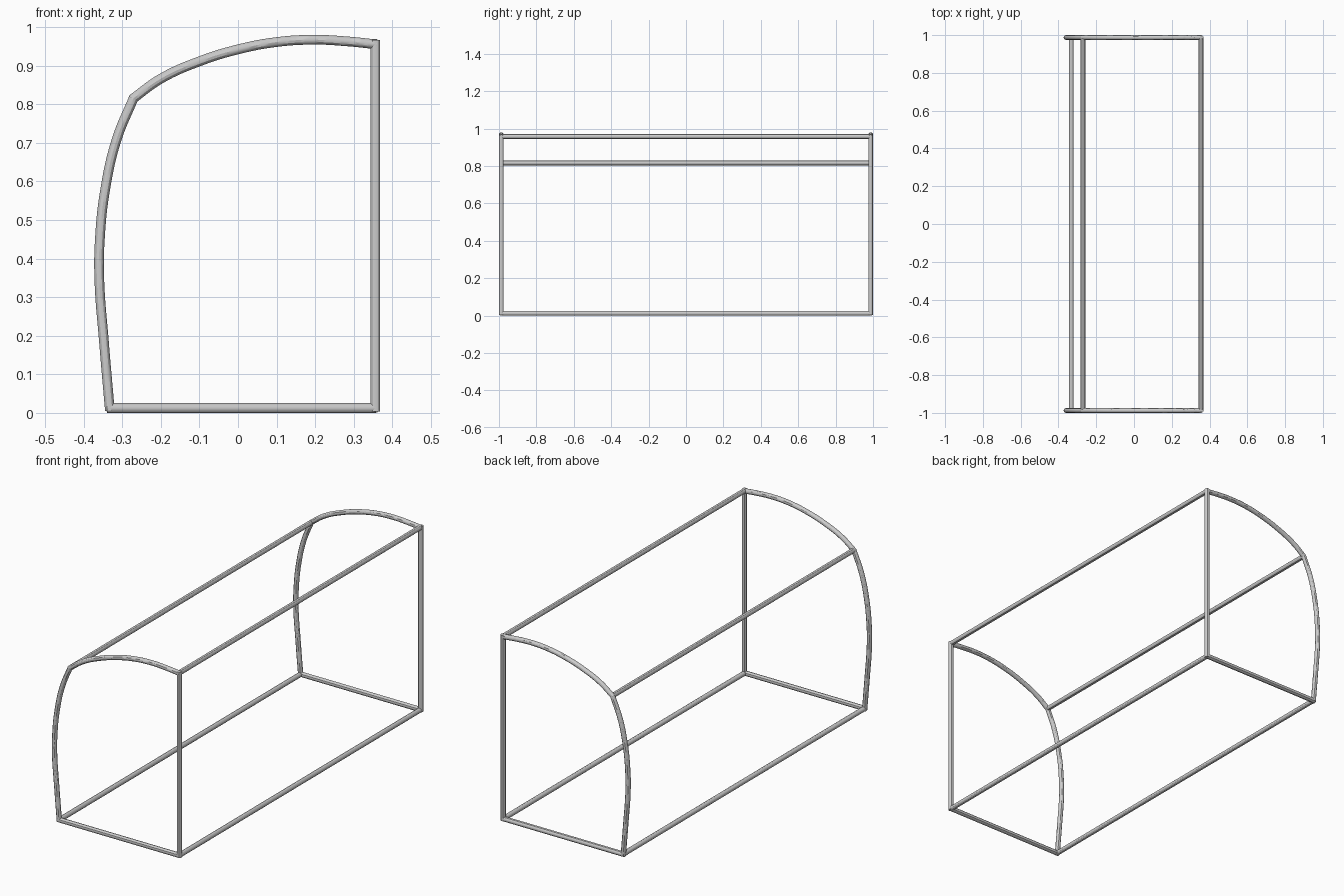
import bpy

if "Cube" in bpy.data.objects:
    bpy.data.objects.remove(bpy.data.objects["Cube"])

R = 0.0125     # tube radius
Y = 0.9875     # end frame position


def tube(name, pts):
    """Round capped tube running smoothly through the points."""
    cu = bpy.data.curves.new(name, 'CURVE')
    cu.dimensions = '3D'
    cu.bevel_depth = R
    cu.bevel_resolution = 4
    cu.resolution_u = 8 if len(pts) > 2 else 1
    cu.use_fill_caps = True
    if len(pts) > 2:
        sp = cu.splines.new('BEZIER')
        sp.bezier_points.add(len(pts) - 1)
        for bp, p in zip(sp.bezier_points, pts):
            bp.co = p
        for bp in sp.bezier_points:
            bp.handle_left_type = bp.handle_right_type = 'AUTO'
    else:
        sp = cu.splines.new('POLY')
        sp.points.add(len(pts) - 1)
        for sp_pt, p in zip(sp.points, pts):
            sp_pt.co = (*p, 1)
    ob = bpy.data.objects.new(name, cu)
    bpy.context.collection.objects.link(ob)
    bpy.ops.object.select_all(action='DESELECT')
    ob.select_set(True)
    bpy.context.view_layer.objects.active = ob
    bpy.ops.object.convert(target='MESH')
    bpy.ops.object.shade_smooth_by_angle()


# End frame profile, as x and z
side = [(-.332, .006), (-.347, .18), (-.3595, .35), (-.358, .45),
        (-.344, .58), (-.314, .71), (-.27, .817)]
roof = [(-.274, .813), (-.2, .866), (-.1, .911), (0, .942),
        (.1, .961), (.2, .967), (.28, .963), (.36, .955)]

# Two end frames
for label, y in (("front", -Y), ("back", Y)):
    tube(label + "_curved_side", [(x, y, z) for x, z in side])
    tube(label + "_curved_roof", [(x, y, z) for x, z in roof])
    tube(label + "_post", [(.356, y, .004), (.356, y, .966)])
    tube(label + "_floor_bar", [(-.34, y, R), (.357, y, R)])

# Long bars joining the end frames
for label, x, z in (("lower_left", -.332, R), ("lower_right", .355, R),
                    ("upper_left", -.27, .816), ("upper_right", .355, .957)):
    tube(label + "_long_bar", [(x, -.985, z), (x, .985, z)])
